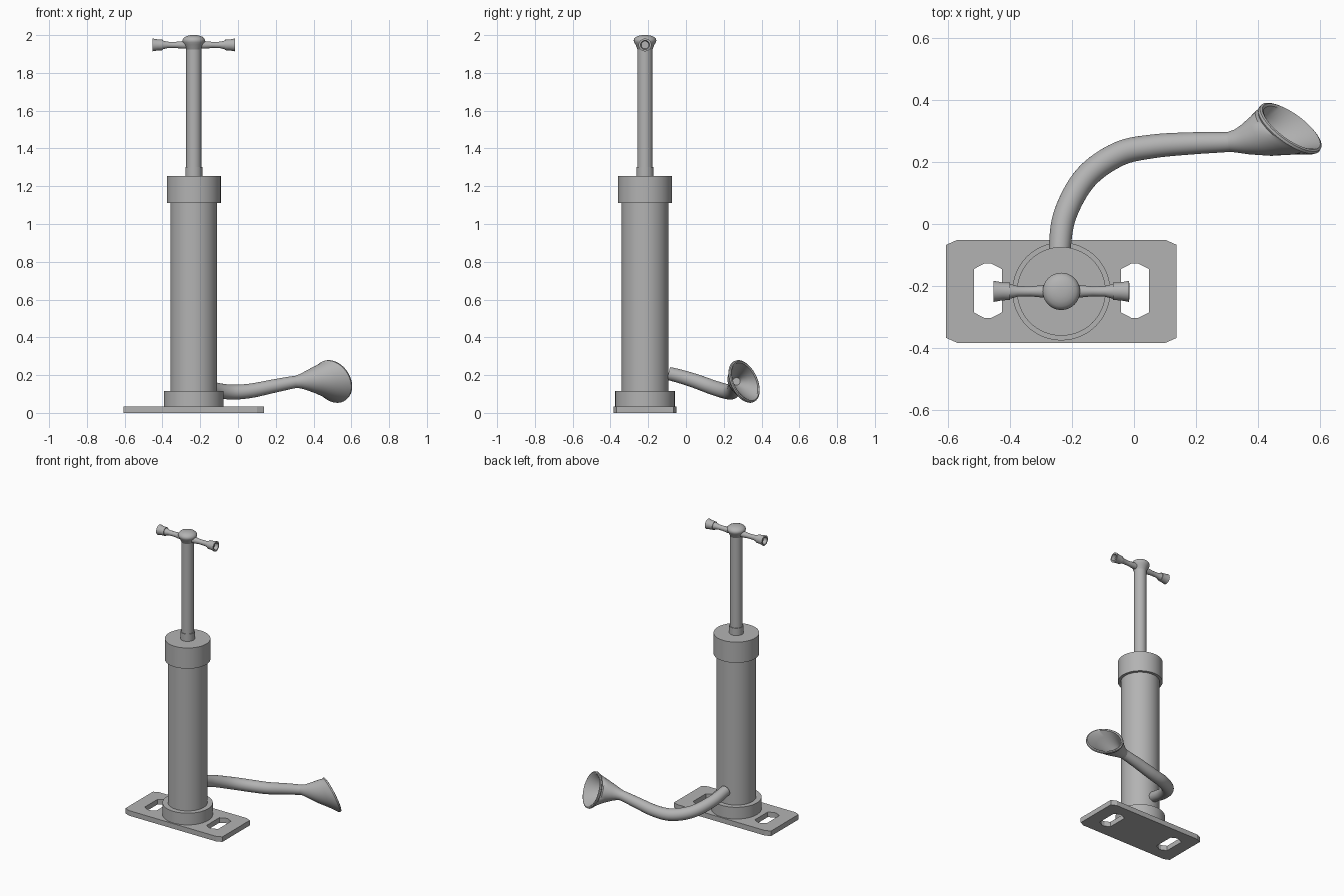
import bpy, bmesh, math
from mathutils import Vector

if "Cube" in bpy.data.objects:
    bpy.data.objects.remove(bpy.data.objects["Cube"])

CX, CY = -0.234, -0.217
grey = bpy.data.materials.new("grey metal")
grey.diffuse_color = (0.45, 0.45, 0.45, 1)
grey.use_nodes = True
grey.node_tree.nodes["Principled BSDF"].inputs["Base Color"].default_value = grey.diffuse_color


def finish(name, bm, smooth=True):
    bmesh.ops.recalc_face_normals(bm, faces=bm.faces)
    me = bpy.data.meshes.new(name)
    bm.to_mesh(me)
    bm.free()
    ob = bpy.data.objects.new(name, me)
    bpy.context.collection.objects.link(ob)
    me.materials.append(grey)
    if smooth:
        bpy.ops.object.select_all(action='DESELECT')
        ob.select_set(True)
        bpy.context.view_layer.objects.active = ob
        bpy.ops.object.shade_smooth_by_angle(angle=math.radians(35))
    return ob


def loft(name, rings, seg=48):
    """Skin circles given as (centre, radius, normal), closing both ends."""
    bm = bmesh.new()
    loops = []
    for c, r, n in rings:
        n = Vector(n).normalized()
        ref = Vector((0, 0, 1)) if abs(n.z) < 0.9 else Vector((1, 0, 0))
        u = ref.cross(n).normalized()
        v = n.cross(u)
        loops.append([bm.verts.new(Vector(c) + r * (math.cos(a) * u + math.sin(a) * v))
                      for a in (2 * math.pi * i / seg for i in range(seg))])
    for a, b in zip(loops, loops[1:]):
        for i in range(seg):
            j = (i + 1) % seg
            bm.faces.new((a[i], a[j], b[j], b[i]))
    bm.faces.new(loops[0])
    bm.faces.new(loops[-1])
    return finish(name, bm)


def upright(name, profile, seg=64):
    return loft(name, [((CX, CY, z), r, (0, 0, 1)) for r, z in profile], seg)


def prism(name, pts, z0, z1):
    bm = bmesh.new()
    f = bm.faces.new([bm.verts.new((x, y, z0)) for x, y in pts])
    top = bmesh.ops.extrude_face_region(bm, geom=[f])
    bmesh.ops.translate(bm, vec=(0, 0, z1 - z0),
                        verts=[g for g in top['geom'] if isinstance(g, bmesh.types.BMVert)])
    return finish(name, bm, False)


def chamfered(cx, cy, hx, hy, dx, dy):
    return [(cx + x, cy + y) for x, y in (
        (hx, -hy + dy), (hx, hy - dy), (hx - dx, hy), (-hx + dx, hy),
        (-hx, hy - dy), (-hx, -hy + dy), (-hx + dx, -hy), (hx - dx, -hy))]


# foot plate with two slots
plate = prism("foot_plate", chamfered(CX, CY, 0.371, 0.166, 0.036, 0.016), 0, 0.035)
for side in (-1, 1):
    cutter = prism("slot_cutter", chamfered(CX + side * 0.237, CY + 0.002, 0.045, 0.088, 0.035, 0.018), -0.1, 0.1)
    cutter.hide_render = True
    cutter.hide_viewport = True
    mod = plate.modifiers.new("slot", 'BOOLEAN')
    mod.operation = 'DIFFERENCE'
    mod.solver = 'EXACT'
    mod.object = cutter

# pump body
upright("base_collar", [(0.158, 0.03), (0.158, 0.116)])
upright("barrel", [(0.124, 0.1), (0.124, 1.15)])
upright("barrel_cap", [(0.143, 1.11), (0.143, 1.253)])
upright("rod_collar", [(0.045, 1.25), (0.045, 1.303)])
upright("piston_rod", [(0.04, 1.25), (0.04, 1.95)])
upright("handle_knob", [(0.036, 1.918), (0.04, 1.925), (0.05, 1.95), (0.058, 1.962), (0.06, 1.972),
                        (0.057, 1.981), (0.048, 1.99), (0.034, 1.996), (0.018, 1.9995), (0.004, 2.0)])

# T handle: slim bars with flared, hollow grip ends
for side, label in ((-1, "left"), (1, "right")):
    prof = [(0.0, 0.02), (0.06, 0.02), (0.1, 0.016), (0.14, 0.017), (0.166, 0.024), (0.166, 0.028),
            (0.19, 0.029), (0.218, 0.034), (0.219, 0.024), (0.195, 0.02)]
    loft(label + "_handle", [((CX + side * d, CY, 1.948), r, (1, 0, 0)) for d, r in prof], 32)

# hose: smooth path through a few points
path = [Vector(p) for p in (
    (-0.243, -0.2, 0.225), (-0.24, -0.09, 0.208), (-0.222, 0.03, 0.175), (-0.155, 0.15, 0.132),
    (-0.05, 0.225, 0.111), (0.06, 0.25, 0.116), (0.19, 0.26, 0.142), (0.31, 0.265, 0.165),
    (0.4, 0.275, 0.175))]
fine = []
for p0, p1, p2, p3 in zip(path, path[1:], path[2:], path[3:]):
    for i in range(8):
        t = i / 8
        fine.append(0.5 * (2 * p1 + (p2 - p0) * t + (2 * p0 - 5 * p1 + 4 * p2 - p3) * t * t
                           + (3 * p1 - p0 - 3 * p2 + p3) * t ** 3))
fine.append(path[-2])
rings = []
for i, p in enumerate(fine):
    d = fine[min(i + 1, len(fine) - 1)] - fine[max(i - 1, 0)]
    r = 0.035 + 0.006 * math.sin(math.pi * i / (len(fine) - 1)) - 0.003 * i / len(fine)
    rings.append((p, r, d))
loft("hose", rings, 32)

# flared nozzle, skewed towards its mouth, with hollow inside
N = Vector((0.55, 0.75, 0.36)).normalized()
C = Vector((0.503, 0.309, 0.167))
loft("nozzle", [
    ((0.305, 0.265, 0.164), 0.032, (1, 0.06, 0.12)), ((0.33, 0.267, 0.167), 0.038, (1, 0.15, 0.13)),
    ((0.36, 0.272, 0.169), 0.05, (0.95, 0.28, 0.15)), ((0.41, 0.283, 0.17), 0.072, (0.85, 0.47, 0.22)),
    ((0.46, 0.296, 0.168), 0.096, (0.68, 0.65, 0.3)), (C - N * 0.012, 0.115, N), (C - N * 0.005, 0.12, N),
    (C + N * 0.004, 0.119, N), (C + N * 0.007, 0.112, N), (C + N * 0.003, 0.104, N),
    ((0.46, 0.296, 0.168), 0.08, (0.68, 0.65, 0.3)), ((0.41, 0.283, 0.17), 0.055, (0.85, 0.47, 0.22)),
    ((0.36, 0.272, 0.169), 0.033, (0.95, 0.28, 0.15)), ((0.325, 0.267, 0.167), 0.02, (1, 0.15, 0.13))])
